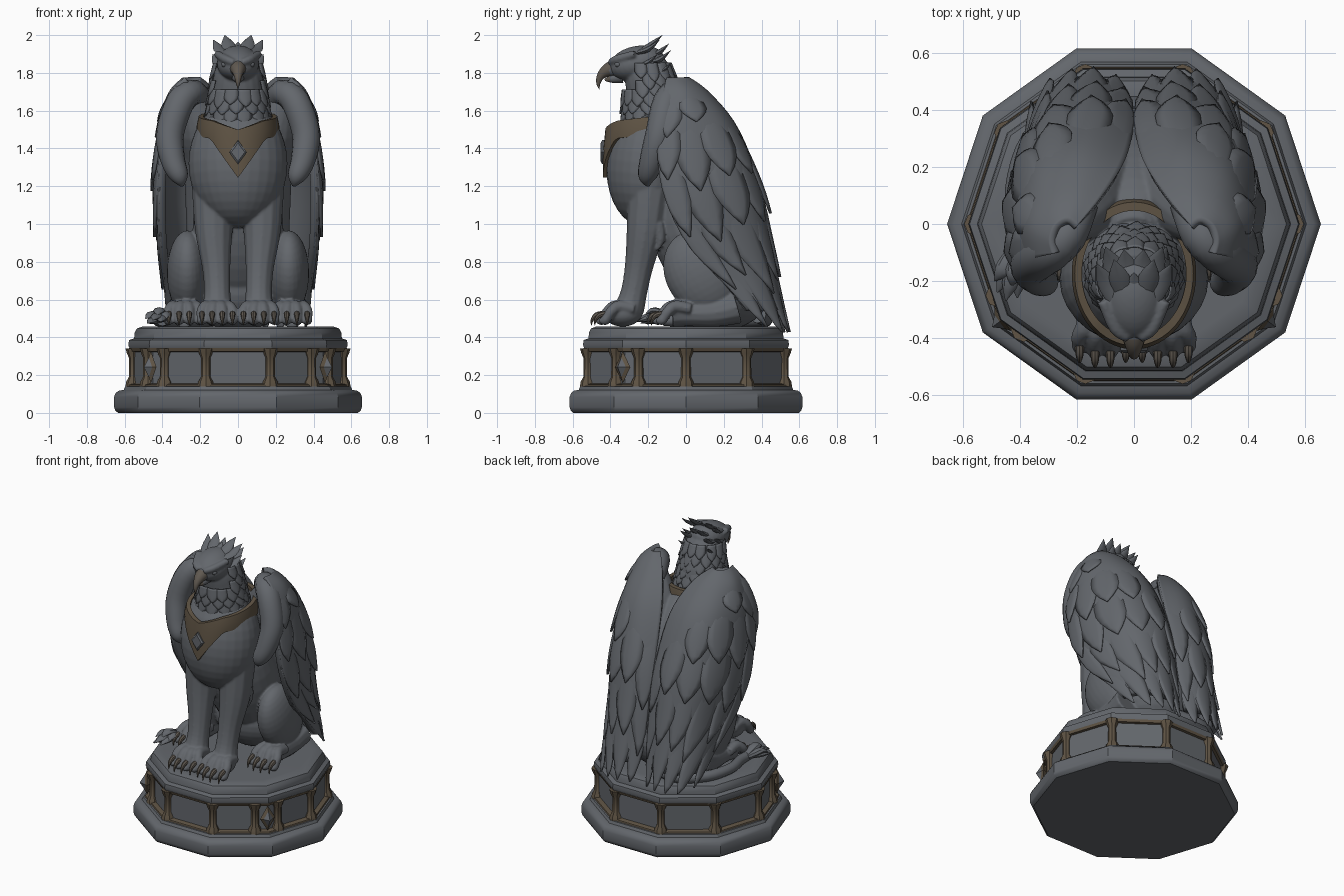
import bpy, bmesh, math, random
from mathutils import Vector, Matrix

if "Cube" in bpy.data.objects:
    bpy.data.objects.remove(bpy.data.objects["Cube"])
random.seed(4)

def mat(name, col):
    m = bpy.data.materials.new(name)
    m.diffuse_color = (*col, 1)
    m.use_nodes = True
    m.node_tree.nodes["Principled BSDF"].inputs["Base Color"].default_value = m.diffuse_color
    return m
STONE = mat("grey stone", (0.125, 0.135, 0.15))
BRONZE = mat("dull bronze", (0.115, 0.088, 0.058))
HORN = mat("horn", (0.115, 0.098, 0.08))

def spline(pts, t):
    """Catmull-Rom through pts, t in 0..1"""
    n = len(pts) - 1
    x = min(max(t, 0), 1) * n
    i = min(int(x), n - 1)
    f = x - i
    a, b, c, d = (pts[min(max(k, 0), n)] for k in (i - 1, i, i + 1, i + 2))
    return (b * 2 + (c - a) * f + (a * 2 - b * 5 + c * 4 - d) * f**2 + (b * 3 - a - c * 3 + d) * f**3) / 2

def finish(bm, name, material, angle=40, mods=()):
    bmesh.ops.recalc_face_normals(bm, faces=bm.faces)
    me = bpy.data.meshes.new(name)
    bm.to_mesh(me)
    bm.free()
    me.materials.append(material)
    ob = bpy.data.objects.new(name, me)
    bpy.context.collection.objects.link(ob)
    bpy.context.view_layer.objects.active = ob
    ob.select_set(True)
    bpy.ops.object.shade_smooth_by_angle(angle=math.radians(angle))
    ob.select_set(False)
    for kind, props in mods:
        m = ob.modifiers.new(kind.lower(), kind)
        for k, v in props.items():
            setattr(m, k, v)
    return ob

def skin(bm, rings, closed=True, caps=True):
    vs = [[bm.verts.new(p) for p in r] for r in rings]
    n = len(vs[0])
    for a, b in zip(vs, vs[1:]):
        for i in range(n if closed else n - 1):
            bm.faces.new((a[i], a[(i + 1) % n], b[(i + 1) % n], b[i]))
    if caps and closed:
        bm.faces.new(vs[0])
        bm.faces.new(vs[-1])

def lathe(bm, prof, n=10, at=(0, 0)):
    skin(bm, [[(at[0] + r * math.cos(i * math.tau / n), (at[1] + r * math.sin(i * math.tau / n)) * .987, z)
               for i in range(n)] for r, z in prof])

def tube(bm, pts, n=12, flat=1.0, ref=(1, 0, 0), steps=4):
    pts = [Vector(p) for p in pts]
    m = (len(pts) - 1) * steps
    s = [spline(pts, i / m) for i in range(m + 1)]
    rings = []
    for i, p in enumerate(s):
        t = (s[min(i + 1, m)].xyz - s[max(i - 1, 0)].xyz).normalized()
        side = t.cross(Vector(ref)).normalized()
        up = side.cross(t)
        r = max(p.w, 0.001)
        rings.append([p.xyz + r * (math.cos(k * math.tau / n) * up + flat * math.sin(k * math.tau / n) * side)
                      for k in range(n)])
    skin(bm, rings)

def blob(bm, c, r, tilt=0):
    bmesh.ops.create_uvsphere(bm, u_segments=28, v_segments=18, radius=1, matrix=Matrix.Translation(c)
                              @ Matrix.Rotation(math.radians(tilt), 4, 'X') @ Matrix.Diagonal((*r, 1)))

def feather(bm, surf, u, v, w, length, lift):
    """leaf-shaped plate lying on surf(u, v) -> point, normal"""
    rows = []
    for j in range(8):
        t = j / 7
        hw = w * (1 if t < 0.5 else 1.02 - ((t - 0.5) / 0.5)**1.7)
        row = []
        for i in range(-2, 3):
            p, nrm = surf(u + hw * i / 2, v + length * t)
            row.append(p + nrm * (lift * (0.3 + t) + 0.006 * (1 - (i / 2)**2)))
        rows.append(row)
    skin(bm, rows, closed=False)

# --- ten-sided plinth
bm = bmesh.new()
lathe(bm, [(.635, 0), (.65, .012), (.656, .03), (.656, .085), (.648, .105), (.632, .117), (.605, .122), (.597, .14),
           (.555, .145), (.555, .335), (.575, .343), (.581, .36), (.577, .385), (.55, .395), (.547, .425),
           (.535, .447), (.51, .456), (.47, .458)])
finish(bm, "plinth", STONE, 33)
bm = bmesh.new()
lathe(bm, [(.55, .138), (.588, .138), (.584, .15), (.55, .158)])
lathe(bm, [(.55, .322), (.572, .326), (.578, .343), (.55, .346)])
col = [(.044, .14), (.04, .165), (.026, .19), (.025, .29), (.036, .315), (.044, .342)]
for k in range(10):
    a = k * math.tau / 10
    spots = [(.552, a)]
    if k in (6, 9):                     # front corners carry diamonds, flanked by posts
        spots = [(.54, a - .14), (.54, a + .14)]
    for r, b in spots:
        lathe(bm, col, 8, (r * math.cos(b), r * math.sin(b)))
finish(bm, "plinth_bronze_frames", BRONZE, 30)
for name, m, size, r in (("diamond_frames", BRONZE, (.035, .05, .085), .57), ("diamond_stones", STONE, (.036, .034, .058), .58)):
    bm = bmesh.new()
    for a in (math.radians(-36), math.radians(-144)):
        bmesh.ops.create_uvsphere(bm, u_segments=4, v_segments=2, radius=1, matrix=Matrix.Rotation(a, 4, 'Z')
                                  @ Matrix.Translation((r, 0, .242)) @ Matrix.Diagonal((*size, 1)))
    finish(bm, name, m, 5)

# --- body, fused into one smooth skin
bm = bmesh.new()
claws = bmesh.new()
blob(bm, (0, -.19, 1.32), (.262, .23, .34), -6)
blob(bm, (0, .05, .98), (.24, .24, .46), 18)
blob(bm, (0, .2, .66), (.27, .25, .22))
tube(bm, [(0, -.15, 1.38, .2), (0, -.165, 1.55, .17), (0, -.17, 1.68, .145), (0, -.205, 1.8, .125), (0, -.235, 1.88, .09)], 20)
blob(bm, (0, -.26, 1.85), (.112, .15, .092), 12)
tube(bm, [(0, -.05, 1.52, .1), (0, .04, 1.42, .15), (0, .16, 1.22, .16), (0, .24, .95, .16), (0, .3, .7, .12)], 20)
for s in (-1, 1):
    tube(bm, [(s * .24, -.02, 1.66, .06), (s * .19, .06, 1.52, .13), (s * .14, .15, 1.36, .15), (s * .13, .22, 1.15, .15), (s * .13, .27, .9, .14)], 18)
    tube(bm, [(s * .125, -.19, 1.2, .12), (s * .128, -.215, .97, .1), (s * .115, -.25, .77, .075),
              (s * .11, -.275, .64, .07), (s * .11, -.3, .55, .078), (s * .11, -.32, .5, .06)])
    blob(bm, (s * .11, -.335, .525), (.085, .1, .068))
    for k in range(3):                  # elbow tufts
        tube(bm, [(s * (.1 + .04 * k), -.15, 1.0, .035), (s * (.1 + .04 * k), -.135, .92, .025), (s * (.1 + .04 * k), -.15, .86, .004)], 8)
    blob(bm, (s * .268, .08, .74), (.108, .19, .235), 28)
    tube(bm, [(s * .28, .27, .56, .09), (s * .285, .15, .53, .075), (s * .285, 0, .525, .067), (s * .285, -.07, .525, .075)])
    tube(bm, [(s * .02, -.4, 1.855, .018), (s * .065, -.365, 1.872, .024), (s * .11, -.27, 1.9, .02)], 8)
    for cx, y0 in ((.11, -.36), (.285, -.06)):
        for k in range(4):              # toes and claws
            o = (k - 1.5) * .047
            x0, x1, f = s * cx + o * .85, s * cx + o * 1.15, y0 + abs(k - 1.5) * .018
            tube(bm, [(x0, f + .06, .55, .03), (x0, f - .02, .563, .034), (x1, f - .06, .54, .029),
                      (x1, f - .085, .505, .028), (x1, f - .1, .49, .028), (x1, f - .125, .488, .012)], 10)
            tube(claws, [(x1, f - .085, .525, .016), (x1, f - .125, .517, .014), (x1, f - .146, .49, .008), (x1, f - .15, .463, .001)], 8)
finish(bm, "body", STONE, 180, [("REMESH", dict(mode='VOXEL', voxel_size=.0075, use_smooth_shade=True)),
                                ("SMOOTH", dict(factor=.5, iterations=3))])
finish(claws, "claws", HORN)

# --- beak (horn towards the tip) and eyes
bm = bmesh.new()
tube(bm, [(0, -.35, 1.83, .052), (0, -.41, 1.816, .038), (0, -.45, 1.785, .022), (0, -.464, 1.745, .011), (0, -.458, 1.712, .001)])
tube(bm, [(0, -.34, 1.782, .036), (0, -.39, 1.77, .024), (0, -.43, 1.762, .005)])
ob = finish(bm, "beak", STONE)
ob.data.materials.append(HORN)
for p in ob.data.polygons:
    p.material_index = int(p.center.y < -.4)
bm = bmesh.new()
for s in (-1, 1):
    blob(bm, (s * .07, -.36, 1.845), (.018, .018, .016))
finish(bm, "eyes", STONE)

# --- crest
bm = bmesh.new()
for x, y, z, w in ((0, -.17, 1.965, .045), (.07, -.125, 2.0, .036), (.13, -.14, 1.975, .034), (.035, -.09, 1.955, .04),
                   (.1, -.08, 1.92, .036), (.135, -.15, 1.9, .034), (.115, -.08, 1.85, .034)):
    for s in ((-1, 1) if x else (1,)):
        tube(bm, [(s * x * .45, y - .14, min(z - .07, 1.9), w * .8), (s * x * .75, y - .06, z - .05, w), (s * x, y, z, .001)], 8, .4)
finish(bm, "crest", STONE)

# --- neck feathers
def neck(u, v):
    a, r = u * math.tau, .12 + .05 * v
    d = Vector((math.sin(a), -math.cos(a), 0))
    return Vector((0, -.21 + .05 * v, 1.86 - .36 * v)) + d * r, d
bm = bmesh.new()
for row in range(6):
    for k in range(14):
        u = (k + .5 * (row % 2)) / 14 + random.uniform(-.01, .01)
        v = .02 + row * .13
        if v > .3 or .2 < u < .8:
            feather(bm, neck, u, v, .04, .22 + random.uniform(0, .06), .011)
finish(bm, "neck_feathers", STONE, 50, [("SOLIDIFY", dict(thickness=.006, offset=0))])

# --- collar with pointed pendant plate
def ring_pt(a, r, z):
    return (.208 * r * math.sin(a), -.175 - .252 * r * math.cos(a), z)
bm = bmesh.new()
rings = []
for i in range(64):
    a = i * math.tau / 64
    x, front = abs(.208 * math.sin(a)), math.cos(a) > 0
    mid = 1.525 - .03 * math.cos(a)
    drop = max(0, 1 - x / .14) if front else 0
    hi, lo = mid + .045 - .04 * drop, mid - .05 - .2 * drop
    rings.append([ring_pt(a, .92, lo), ring_pt(a, 1.05, lo), ring_pt(a, 1.05, (lo + hi) / 2), ring_pt(a, 1.0, hi), ring_pt(a, .88, hi)])
skin(bm, rings + rings[:1], caps=False)
bmesh.ops.remove_doubles(bm, verts=bm.verts, dist=1e-5)
finish(bm, "collar", BRONZE, 35)
bm = bmesh.new()
skin(bm, [[(w * c, y, 1.38 + w * 1.35 * d) for c, d in ((1, 0), (0, 1), (-1, 0), (0, -1))] for w, y in ((.047, -.41), (.047, -.444), (.036, -.452))])
finish(bm, "collar_stone", STONE, 5)

# --- wings: height levels, each from inner back edge round to front edge
LEVELS = [(1.762, [(.21, -.02), (.235, 0), (.265, -.02), (.275, -.06), (.265, -.1)]),
          (1.68, [(.12, .08), (.2, .11), (.29, .08), (.35, -.01), (.335, -.12)]),
          (1.5, [(.04, .2), (.18, .255), (.325, .195), (.40, .015), (.385, -.15)]),
          (1.2, [(.01, .315), (.15, .375), (.335, .295), (.422, .065), (.405, -.13)]),
          (.9, [(.01, .385), (.15, .435), (.30, .375), (.39, .18), (.40, 0)]),
          (.65, [(.02, .425), (.13, .475), (.25, .455), (.34, .36), (.37, .23)]),
          (.41, [(.05, .49), (.13, .52), (.21, .52), (.29, .48), (.355, .42)])]
def wing_pt(u, v):
    return spline([spline([Vector((x, y, z)) for x, y in pts], u) for z, pts in LEVELS], v)
def wing(u, v):
    u, v = min(max(u, .01), .99), min(max(v, .01), .985)
    p = wing_pt(u, v)
    n = (wing_pt(u + .01, v) - wing_pt(u - .01, v)).cross(wing_pt(u, v + .01) - wing_pt(u, v - .01)).normalized()
    return p, (n if n.dot(p - Vector((.15, .05, p.z - .1))) > 0 else -n)
MIRROR = ("MIRROR", dict(use_axis=(True, False, False), use_clip=False))
bm = bmesh.new()
skin(bm, [[wing(i / 20, j / 26 * .9)[0] for i in range(21)] for j in range(27)], closed=False)
finish(bm, "wing_base", STONE, 60, [("SOLIDIFY", dict(thickness=.045, offset=0)), MIRROR])
bm = bmesh.new()
tube(bm, [(.185, .07, 1.62, .06), (.235, -.04, 1.695, .07), (.305, -.1, 1.645, .076), (.36, -.14, 1.48, .074),
          (.345, -.18, 1.34, .065), (.31, -.205, 1.25, .048), (.295, -.2, 1.2, .008)], 16)
finish(bm, "wing_leading_edge", STONE, 60, [MIRROR])
bm = bmesh.new()
for v, length, count, w, lift, u0 in ((.62, .37, 5, .12, .016, 0), (.5, .33, 6, .1, .02, 0), (.39, .25, 6, .1, .024, 0),
                                      (.29, .2, 6, .1, .025, .28), (.19, .18, 5, .11, .024, .5)):
    for k in range(count):
        u = (k + .5) / count
        if u > u0:
            feather(bm, wing, u, v + random.uniform(-.015, .015), w, length + random.uniform(-.05, .03), lift + .003 * (k % 2))
finish(bm, "wing_feathers", STONE, 40, [("SOLIDIFY", dict(thickness=.01, offset=0)), MIRROR])

# --- tail curled round to a feather tuft on the left
bm = bmesh.new()
tube(bm, [(0, .38, .52, .045), (-.2, .42, .495, .04), (-.36, .3, .49, .035), (-.42, .12, .49, .033), (-.4, -.02, .49, .033), (-.4, -.12, .49, .03)],
     12, 1, (0, 0, 1))
for dx, dy, h in ((-.08, -.13, .0), (-.05, -.16, .02), (-.01, -.15, .01), (-.09, -.09, .03), (.02, -.1, .03), (-.03, -.11, .05)):
    tube(bm, [(-.4, -.07, .495, .025), (-.4 + dx * .6, -.11 + dy * .5, .49 + h, .033), (-.4 + dx, -.11 + dy, .475 + h * .8, .002)], 8, .6)
finish(bm, "tail", STONE)
